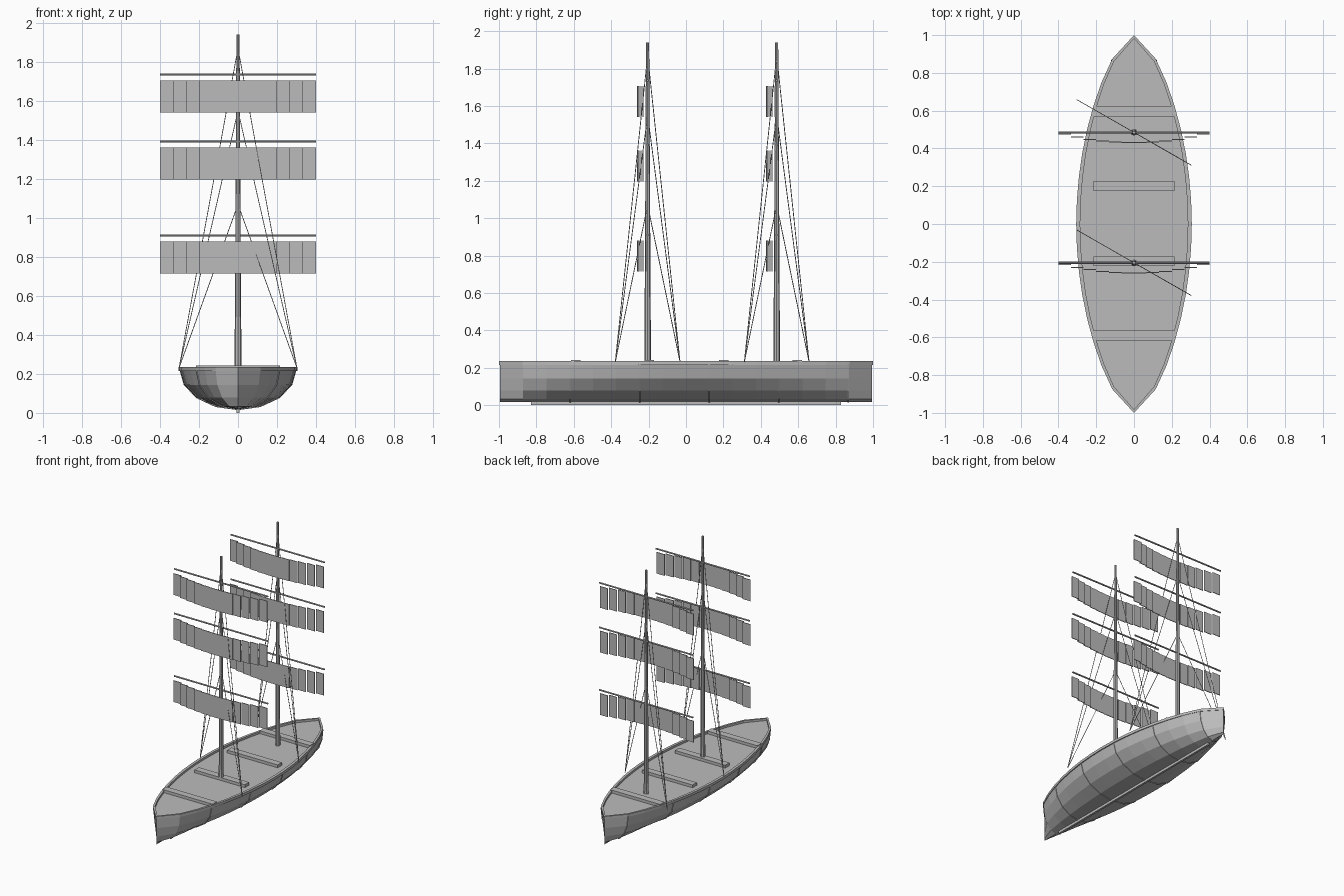
import bpy, bmesh, math
from mathutils import Vector

cube = bpy.data.objects.get("Cube")
if cube:
    bpy.data.objects.remove(cube, do_unlink=True)

grey = bpy.data.materials.new("plain_grey")
grey.use_nodes = True
COLOUR = (0.5, 0.5, 0.5, 1)
grey.diffuse_color = COLOUR
grey.node_tree.nodes["Principled BSDF"].inputs["Base Color"].default_value = COLOUR

SHEER, DEPTH, BEAM = 0.222, 0.204, 0.30
SECTIONS, GIRTH = 16, 8


def finish(name, bm):
    bmesh.ops.remove_doubles(bm, verts=bm.verts, dist=0.0001)
    bmesh.ops.recalc_face_normals(bm, faces=bm.faces)
    mesh = bpy.data.meshes.new(name)
    bm.to_mesh(mesh)
    bm.free()
    mesh.materials.append(grey)
    obj = bpy.data.objects.new(name, mesh)
    bpy.context.collection.objects.link(obj)
    return obj


def half_width(y):
    return BEAM * max(0, math.cos(y * math.pi / 2)) ** 0.6 if abs(y) < 0.999 else 0


def loft(bm, rows, closed=False):
    """Bridge successive rows of points with quads."""
    rings = [[bm.verts.new(p) for p in row] for row in rows]
    pairs = list(zip(rings, rings[1:]))
    if closed:
        pairs.append((rings[-1], rings[0]))
    for a, b in pairs:
        for i in range(len(a) - 1):
            bm.faces.new((a[i], a[i + 1], b[i + 1], b[i]))
    return rings


def section(y, grow=0.0):
    """Half-elliptical hull section at y."""
    w = half_width(y) + grow
    angles = [math.pi * i / GIRTH for i in range(GIRTH + 1)]
    return [(w * math.cos(a), y, SHEER - (DEPTH + grow) * math.sin(a)) for a in angles]


def add_box(bm, centre, size):
    verts = bmesh.ops.create_cube(bm, size=1)["verts"]
    for v in verts:
        v.co = Vector(centre) + Vector(c * s for c, s in zip(v.co, size))


def box(name, centre, size):
    bm = bmesh.new()
    add_box(bm, centre, size)
    return finish(name, bm)


def rod(name, start, end, r1, r2, sides=8):
    a, b = Vector(start), Vector(end)
    bm = bmesh.new()
    bmesh.ops.create_cone(bm, cap_ends=True, segments=sides,
                          radius1=r1, radius2=r2, depth=(b - a).length)
    turn = (b - a).to_track_quat("Z", "Y").to_matrix()
    for v in bm.verts:
        v.co = turn @ v.co + (a + b) / 2
    return finish(name, bm)


# Hull shell and deck
stations = [-1 + 2 * i / SECTIONS for i in range(SECTIONS + 1)]
bm = bmesh.new()
loft(bm, [section(y * 0.995) if abs(y) < 1 else
          [(0, y * 0.995, p[2]) for p in section(0)] for y in stations])
finish("hull", bm)

bm = bmesh.new()
loft(bm, [[(-half_width(y), y * 0.99, SHEER - 0.002),
           (half_width(y), y * 0.99, SHEER - 0.002)] for y in stations])
finish("deck", bm)

# Rail around the sheer
outline = [(half_width(y), y) for y in stations]
outline += [(-x, y) for x, y in reversed(outline[1:-1])]
bm = bmesh.new()
low, high = SHEER - 0.006, 0.236
loft(bm, [[(x * 1.02, y, low), (x * 1.02, y, high),
           (x * 0.95, y * 0.982, high), (x * 0.95, y * 0.982, low),
           (x * 1.02, y, low)] for x, y in outline], closed=True)
finish("rail", bm)

# Hull seams and keel
for n in range(5):
    y = -0.62 + 0.372 * n
    bm = bmesh.new()
    loft(bm, [section(y - 0.004, 0), section(y - 0.004, 0.004),
              section(y + 0.004, 0.004), section(y + 0.004, 0)])
    finish(f"hull_rib_{n + 1}", bm)
box("keel", (0, 0, 0.011), (0.016, 1.66, 0.022))

# Thwarts
for n, y in enumerate((-0.59, -0.197, 0.202, 0.595)):
    box(f"thwart_{n + 1}", (0, y, 0.231), (0.43, 0.052, 0.022))

# Masts with yards, panelled sails and stays
PANELS, SPAN = 12, 0.8
for mast, my in (("front", -0.205), ("rear", 0.485)):
    rod(f"{mast}_mast", (0, my, 0.2), (0, my, 1.94), 0.018, 0.008)
    for level, yard_z, stay_z in (("lower", 0.91, 1.07), ("middle", 1.392, 1.55),
                                  ("upper", 1.736, 1.87)):
        rod(f"{mast}_{level}_yard", (-0.4, my, yard_z), (0.4, my, yard_z), 0.006, 0.006)
        bm = bmesh.new()
        width = SPAN / PANELS
        for i in range(PANELS):
            x = (i + 0.5) * width - SPAN / 2
            y = my - 0.055 + 0.054 * (x / 0.4) ** 2
            add_box(bm, (x, y, yard_z - 0.113), (width, 0.005, 0.165))
        finish(f"{mast}_{level}_sail", bm)
        for side, sx in (("left", 1), ("right", -1)):
            rod(f"{mast}_{level}_{side}_stay", (sx * 0.302, my - sx * 0.173, 0.232),
                (0, my, stay_z), 0.0022, 0.0022, 6)
